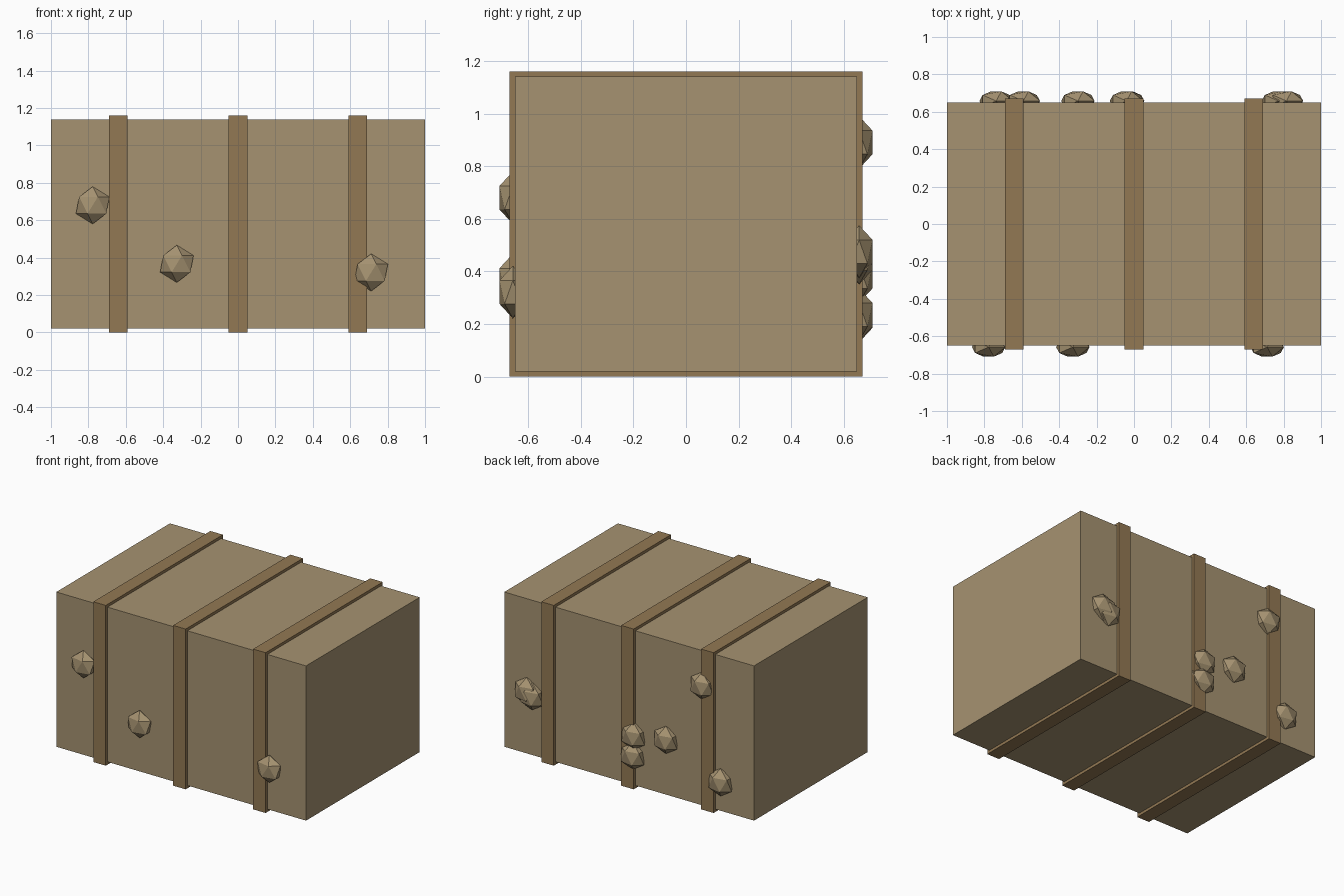
import bpy

if "Cube" in bpy.data.objects:
    bpy.data.objects.remove(bpy.data.objects["Cube"])


def material(name, rgb):
    mat = bpy.data.materials.new(name)
    mat.diffuse_color = (*rgb, 1.0)
    mat.use_nodes = True
    mat.node_tree.nodes["Principled BSDF"].inputs["Base Color"].default_value = mat.diffuse_color
    return mat


TAN = material("tan_cloth", (0.38, 0.29, 0.165))
BROWN = material("brown_strap", (0.29, 0.19, 0.087))


def finish(name, scale, mat):
    obj = bpy.context.object
    obj.name = name
    obj.scale = scale
    obj.data.materials.append(mat)
    bpy.ops.object.transform_apply(location=False, rotation=False, scale=True)


def box(name, center, size, mat):
    bpy.ops.mesh.primitive_cube_add(size=1, location=center)
    finish(name, size, mat)


def lump(name, center):
    bpy.ops.mesh.primitive_ico_sphere_add(subdivisions=1, radius=0.1, location=center)
    finish(name, (1, 0.6, 1), TAN)


# Main block
box("bale_body", (0, 0, 0.58), (2.0, 1.3, 1.12), TAN)

# Three straps wrapped around the block
for i, x in enumerate((-0.64, 0, 0.64)):
    box(f"strap_{i + 1}", (x, 0, 0.58), (0.1, 1.34, 1.16), BROWN)

# Flattened faceted lumps on the front and back, as (x, z)
FRONT = [(-0.777, 0.68), (-0.327, 0.367), (0.712, 0.321)]
BACK = [(0.815, 0.475), (0.772, 0.45), (-0.04, 0.38), (-0.034, 0.235),
        (-0.30, 0.42), (-0.592, 0.89), (-0.737, 0.23)]
for side, y, spots in (("front", -0.658, FRONT), ("back", 0.658, BACK)):
    for i, (x, z) in enumerate(spots):
        lump(f"{side}_lump_{i + 1}", (x, y, z))
